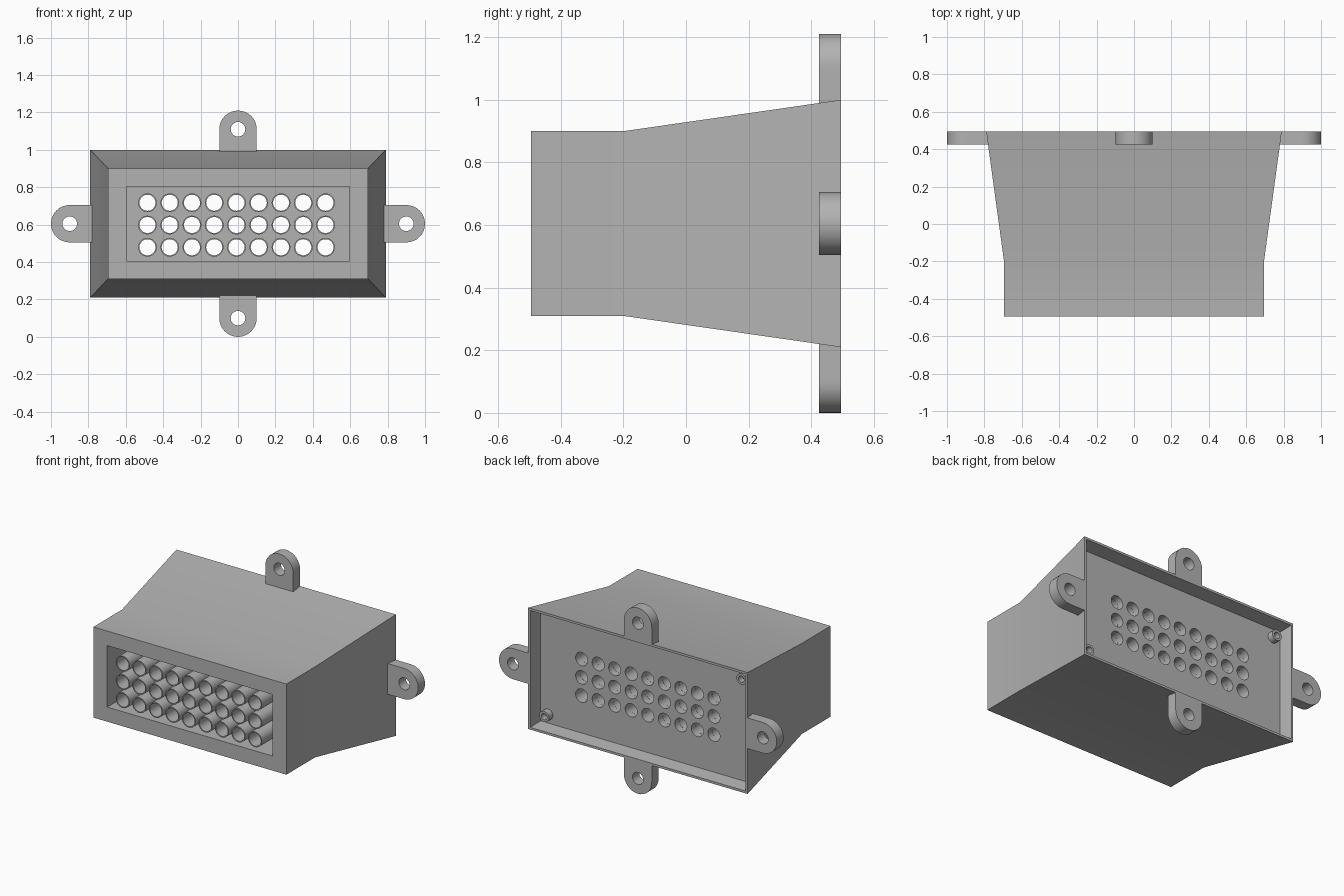
import bpy, bmesh
from math import cos, sin, pi, radians
from mathutils import Matrix

cube = bpy.data.objects.get("Cube")
if cube:
    bpy.data.objects.remove(cube, do_unlink=True)

MID_Z = 0.605
FRONT, BACK = -0.495, 0.495
CAVITY_END, RECESS_FLOOR = 0.36, 0.405

grey = bpy.data.materials.new("plain_grey")
grey.use_nodes = True
colour = (0.45, 0.45, 0.45, 1)
grey.diffuse_color = colour
grey.node_tree.nodes["Principled BSDF"].inputs["Base Color"].default_value = colour


def finish(name, bm, smooth=True):
    """Turn a bmesh into a named grey object."""
    bmesh.ops.recalc_face_normals(bm, faces=bm.faces)
    mesh = bpy.data.meshes.new(name)
    bm.to_mesh(mesh)
    bm.free()
    mesh.materials.append(grey)
    obj = bpy.data.objects.new(name, mesh)
    bpy.context.collection.objects.link(obj)
    if smooth:
        bpy.ops.object.select_all(action='DESELECT')
        obj.select_set(True)
        bpy.context.view_layer.objects.active = obj
        bpy.ops.object.shade_smooth_by_angle(angle=radians(30))
    return obj


def bridge(bm, a, b):
    for i in range(len(a)):
        j = (i + 1) % len(a)
        bm.faces.new((a[i], a[j], b[j], b[i]))


def circle(r, n=32):
    return [(r * cos(2 * pi * i / n), r * sin(2 * pi * i / n)) for i in range(n)]


def tongue(r, length, n=32):
    """Half circle on top, straight sides below, n points in all."""
    pts = circle(r, n)[:n // 2]
    path = [(-r, 0), (-r, -length), (r, -length), (r, 0)]
    steps = [6, n // 2 - 12, 6]
    for (p, q), s in zip(zip(path, path[1:]), steps):
        pts += [(p[0] + (q[0] - p[0]) * k / s, p[1] + (q[1] - p[1]) * k / s)
                for k in range(s)]
    return pts


def holed_prism(bm, outer, inner, y0, y1, place):
    """Extrude the area between two outlines along y."""
    loops = [[bm.verts.new(place @ Matrix.Translation((x, y, z)).translation)
              for x, z in outline]
             for outline, y in ((outer, y0), (outer, y1), (inner, y1), (inner, y0))]
    for k in range(4):
        bridge(bm, loops[k], loops[(k + 1) % 4])


# Housing: rectangular rings from the front cavity, around the flare, to the rear recess
rings = [(0.595, 0.2, CAVITY_END), (0.595, 0.2, FRONT), (0.695, 0.295, FRONT),
         (0.695, 0.295, -0.2), (0.79, 0.395, BACK), (0.775, 0.38, BACK),
         (0.764, 0.369, RECESS_FLOOR)]
bm = bmesh.new()
loops = [[bm.verts.new((sx * hx, y, MID_Z + sz * hz))
          for sx, sz in ((-1, -1), (1, -1), (1, 1), (-1, 1))] for hx, hz, y in rings]
for a, b in zip(loops, loops[1:]):
    bridge(bm, a, b)
bm.faces.new(loops[0])
bm.faces.new(loops[-1])
housing = finish("housing", bm, smooth=False)

# Tube grid positions
spots = [(-0.008 + 0.119 * i, 0.598 + 0.119 * k) for i in range(-4, 5) for k in (-1, 0, 1)]

# Cutter for the holes through the rear panel
bm = bmesh.new()
for x, z in spots:
    place = Matrix.Translation((x, 0.385, z)) @ Matrix.Rotation(pi / 2, 4, 'X')
    bmesh.ops.create_cone(bm, cap_ends=True, segments=32, radius1=0.0435,
                          radius2=0.0435, depth=0.1, matrix=place)
cutter = finish("hole_cutter", bm, smooth=False)
cutter.hide_render = True
cut = housing.modifiers.new("panel_holes", 'BOOLEAN')
cut.object = cutter
cut.solver = 'EXACT'
bpy.ops.object.select_all(action='DESELECT')
housing.select_set(True)
bpy.context.view_layer.objects.active = housing
bpy.ops.object.modifier_apply(modifier=cut.name)
bpy.data.objects.remove(cutter, do_unlink=True)
bpy.ops.object.shade_smooth_by_angle(angle=radians(30))

# Tubes from the front opening to the panel
bm = bmesh.new()
for x, z in spots:
    holed_prism(bm, circle(0.05), circle(0.043), FRONT, CAVITY_END,
                Matrix.Translation((x, 0, z)))
finish("tubes", bm)

# Mounting lugs on all four sides
for name, x, z, turn in (("top_lug", 0, 0.505, 0), ("left_lug", 0.9, 0, 90),
                         ("bottom_lug", 0, -0.505, 180), ("right_lug", -0.9, 0, 270)):
    bm = bmesh.new()
    place = Matrix.Translation((x, 0, MID_Z + z)) @ Matrix.Rotation(radians(turn), 4, 'Y')
    holed_prism(bm, tongue(0.1, 0.122), circle(0.039), 0.425, BACK, place)
    finish(name, bm)

# Screw bosses in two opposite corners of the recess
for name, s in (("upper_boss", -1), ("lower_boss", 1)):
    bm = bmesh.new()
    holed_prism(bm, circle(0.035), circle(0.02), RECESS_FLOOR - 0.005, 0.445,
                Matrix.Translation((s * 0.71, 0, MID_Z - s * 0.312)))
    finish(name, bm)
